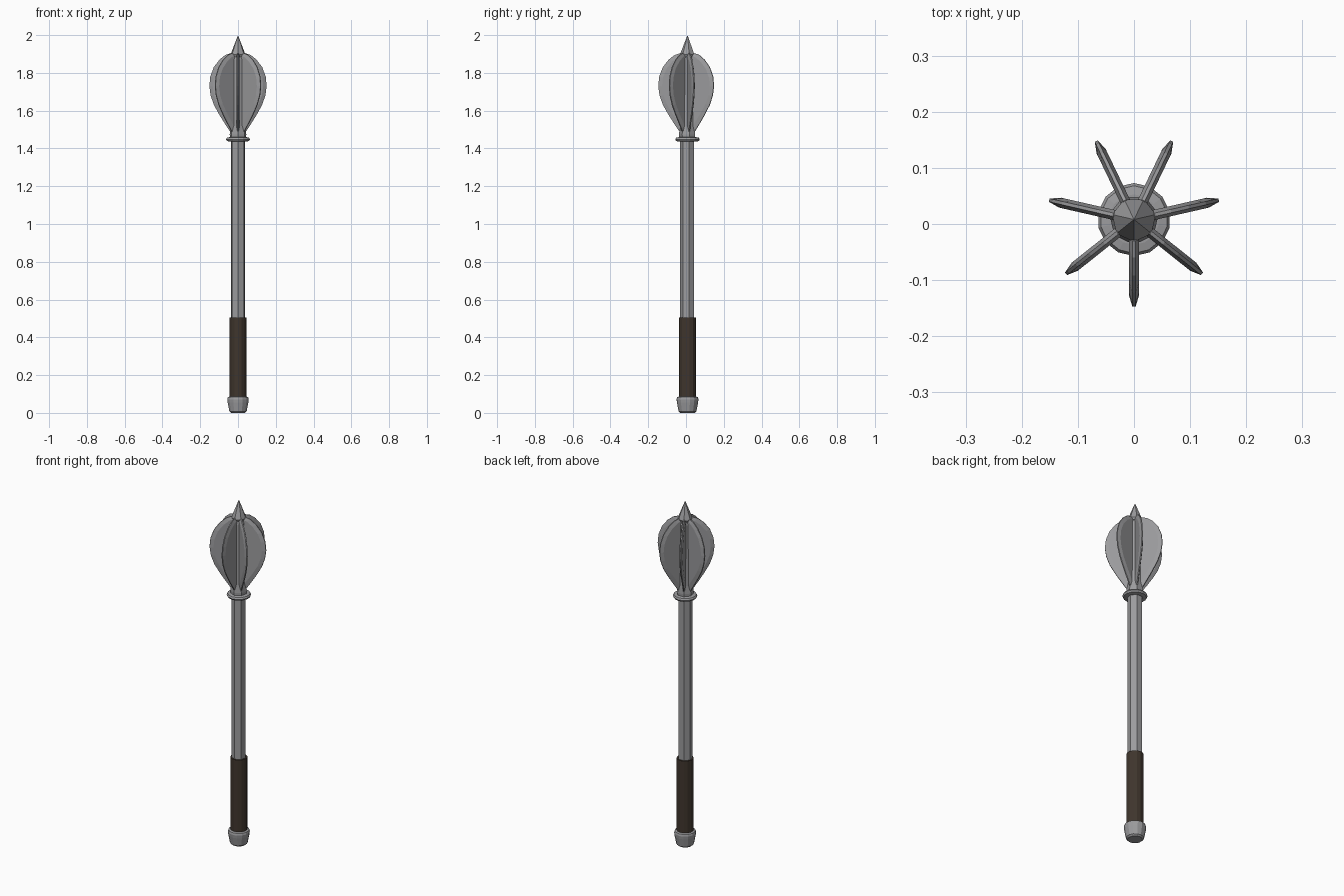
import bpy, bmesh
from math import sin, cos, pi

cube = bpy.data.objects.get("Cube")
if cube:
    bpy.data.objects.remove(cube)

AXIS_Y = 0.008   # the shaft axis, offset because seven flanges are not symmetric in y
FLANGES = 7
FRONT = -pi / 2


def material(name, colour):
    mat = bpy.data.materials.new(name)
    mat.use_nodes = True
    mat.diffuse_color = (*colour, 1)
    mat.node_tree.nodes["Principled BSDF"].inputs["Base Color"].default_value = (*colour, 1)
    return mat


steel = material("steel", (0.33, 0.33, 0.34))
leather = material("dark leather", (0.05, 0.036, 0.026))


def loft(name, rings, mat, capped=True):
    """Skin a list of equal-length point loops and close both ends."""
    bm = bmesh.new()
    loops = [[bm.verts.new(p) for p in ring] for ring in rings]
    for low, high in zip(loops, loops[1:]):
        for i in range(len(low)):
            j = (i + 1) % len(low)
            bm.faces.new((low[i], low[j], high[j], high[i]))
    bm.faces.new(loops[0][::-1])
    bm.faces.new(loops[-1])
    bmesh.ops.remove_doubles(bm, verts=bm.verts, dist=0.0002)
    bmesh.ops.recalc_face_normals(bm, faces=bm.faces)
    mesh = bpy.data.meshes.new(name)
    bm.to_mesh(mesh)
    bm.free()
    mesh.materials.append(mat)
    obj = bpy.data.objects.new(name, mesh)
    obj.location.y = AXIS_Y
    bpy.context.collection.objects.link(obj)
    return obj


def turned(name, profile, sides, mat):
    """Faceted turned part from (radius, height) pairs, one corner to the front."""
    angles = [FRONT + 2 * pi * i / sides for i in range(sides)]
    return loft(name, [[(r * cos(a), r * sin(a), z) for a in angles] for r, z in profile], mat)


# Handle
turned("pommel", [(0.038, 0), (0.047, 0.008), (0.056, 0.055), (0.058, 0.072),
                  (0.055, 0.083), (0.044, 0.087)], 14, steel)
turned("grip", [(0.045, 0.08), (0.045, 0.505)], 14, leather)
turned("shaft", [(0.039, 0.08), (0.039, 1.47)], 7, steel)

# Collar under the head
turned("collar_ring", [(0.045, 1.436), (0.06, 1.439), (0.065, 1.448),
                       (0.06, 1.457), (0.045, 1.46)], 14, steel)

# Head core and spike
turned("head_core", [(0.044, 1.455), (0.045, 1.475), (0.04, 1.52), (0.038, 1.87),
                     (0.032, 1.885), (0.032, 1.9)], 7, steel)
turned("spike", [(0.034, 1.885), (0.04, 1.898), (0.0, 2.0)], 7, steel)

# Flanges: flat blades with a bevelled, curved outer edge
outline = [(0.043, 1.49), (0.07, 1.53), (0.102, 1.58), (0.13, 1.63), (0.148, 1.68),
           (0.155, 1.73), (0.15, 1.78), (0.131, 1.83), (0.1, 1.87), (0.068, 1.895),
           (0.038, 1.905)]
MID, HALF, EDGE = 1.71, 0.009, 0.003
sections = []
for r, z in outline:
    inner = max(r - 0.02, 0.022)
    zin = MID + (z - MID) * 0.94
    sections.append([(0.02, -HALF, zin), (inner, -HALF, zin), (r, -EDGE, z),
                     (r, EDGE, z), (inner, HALF, zin), (0.02, HALF, zin)])
first = loft("flange_1", sections, steel)
first.rotation_euler.z = FRONT
for k in range(1, FLANGES):
    copy = first.copy()
    copy.name = f"flange_{k + 1}"
    copy.rotation_euler.z = FRONT + 2 * pi * k / FLANGES
    bpy.context.collection.objects.link(copy)
